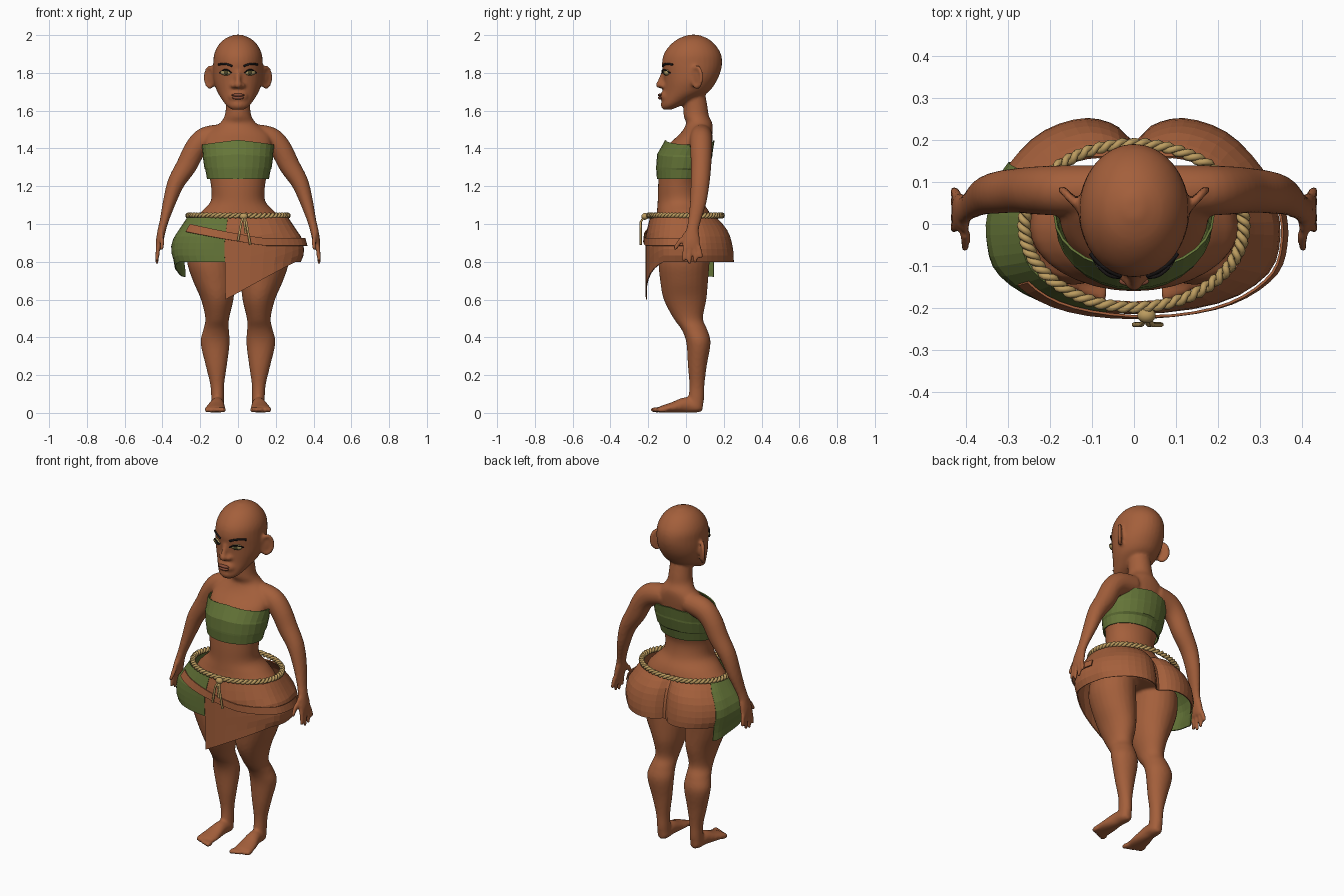
import bpy
import bmesh
from math import sin, cos, pi, sqrt, floor
from mathutils import Vector, Matrix

cube = bpy.data.objects.get("Cube")
if cube:
    bpy.data.objects.remove(cube, do_unlink=True)


def material(name, rgb):
    mat = bpy.data.materials.new(name)
    mat.use_nodes = True
    colour = (*rgb, 1)
    mat.diffuse_color = colour
    mat.node_tree.nodes["Principled BSDF"].inputs["Base Color"].default_value = colour
    return mat


BROWN = material("warm_brown", (.37, .115, .044))
GREEN = material("leaf_green", (.13, .18, .04))
ROPE = material("rope_tan", (.5, .33, .115))
BLACK = material("near_black", (.01, .008, .008))
EYE = material("eye_ochre", (.42, .32, .13))
IRIS = material("iris_olive", (.07, .06, .02))
LIP = material("lip_brown", (.25, .075, .04))


def finish(bm, name, mat, smooth=True, modifiers=()):
    """Turn a bmesh into an object, baking any (type, settings) modifiers."""
    bmesh.ops.recalc_face_normals(bm, faces=bm.faces)
    mesh = bpy.data.meshes.new(name)
    bm.to_mesh(mesh)
    bm.free()
    ob = bpy.data.objects.new(name, mesh)
    bpy.context.collection.objects.link(ob)
    for kind, settings in modifiers:
        mod = ob.modifiers.new(kind.title(), kind)
        for key, value in settings.items():
            setattr(mod, key, value)
    if modifiers:
        graph = bpy.context.evaluated_depsgraph_get()
        baked = bpy.data.meshes.new_from_object(ob.evaluated_get(graph))
        ob.modifiers.clear()
        ob.data = baked
    ob.data.materials.clear()
    ob.data.materials.append(mat)
    for poly in ob.data.polygons:
        poly.use_smooth = smooth
    return ob


def blend(a, b, c, d, t):
    """Catmull-Rom step between rows b and c."""
    return [.5 * (2*q + (r-p)*t + (2*p - 5*q + 4*r - s)*t*t + (3*q - p - 3*r + s)*t**3)
            for p, q, r, s in zip(a, b, c, d)]


def spline(rows, steps):
    last = len(rows) - 1
    out = [blend(rows[max(i-1, 0)], rows[i], rows[i+1], rows[min(i+2, last)], k / steps)
           for i in range(last) for k in range(steps)]
    return out + [rows[last]]


def loft(bm, rows, sides=24, steps=4, level=True, caps=True):
    """Sweep ellipses along rows of x, y, z and two radii."""
    rows = spline(rows, steps)
    rings = []
    for i, (x, y, z, ru, rv) in enumerate(rows):
        u, v = Vector((1, 0, 0)), Vector((0, 1, 0))
        if not level:
            ahead, behind = rows[min(i+1, len(rows)-1)], rows[max(i-1, 0)]
            t = (Vector(ahead[:3]) - Vector(behind[:3])).normalized()
            ref = Vector((0, 0, 1)) if abs(t.y) > .7 else v
            u = ref.cross(t).normalized()
            v = t.cross(u)
        angles = [2 * pi * k / sides for k in range(sides)]
        rings.append([bm.verts.new(Vector((x, y, z)) + u*ru*cos(a) + v*rv*sin(a)) for a in angles])
    for lower, upper in zip(rings, rings[1:]):
        for k in range(sides):
            j = (k + 1) % sides
            bm.faces.new((lower[k], lower[j], upper[j], upper[k]))
    if caps:
        bm.faces.new(rings[0])
        bm.faces.new(rings[-1])


def ball(bm, centre, size, turn=0):
    m = Matrix.Translation(centre) @ Matrix.Rotation(turn, 4, 'Z') @ Matrix.Diagonal((*size, 1))
    bmesh.ops.create_uvsphere(bm, u_segments=20, v_segments=12, radius=1, matrix=m)


def single_ball(name, mat, centre, size, turn=0):
    bm = bmesh.new()
    ball(bm, centre, size, turn)
    finish(bm, name, mat)


def cord(name, mat, points, radius, cyclic=False):
    curve = bpy.data.curves.new(name, 'CURVE')
    curve.dimensions = '3D'
    curve.bevel_depth = radius
    curve.bevel_resolution = 1
    curve.use_fill_caps = True
    line = curve.splines.new('POLY')
    line.points.add(len(points) - 1)
    for p, co in zip(line.points, points):
        p.co = (*co, 1)
    line.use_cyclic_u = cyclic
    curve.materials.append(mat)
    bpy.context.collection.objects.link(bpy.data.objects.new(name, curve))


# Body: overlapping forms fused into one skin
body = bmesh.new()
torso = [(.88, 0, .25, .14), (1, -.01, .245, .15), (1.06, -.015, .2, .14), (1.12, -.03, .145, .12),
         (1.2, -.035, .143, .113), (1.28, -.02, .158, .122), (1.36, 0, .17, .128),
         (1.42, .02, .178, .113), (1.48, .055, .165, .085), (1.53, .07, .1, .07),
         (1.57, .055, .072, .067), (1.62, .05, .064, .064), (1.7, .04, .06, .06)]
head = [(1.605, -.1, .03, .02), (1.625, -.08, .06, .05), (1.66, -.04, .086, .087),
        (1.7, 0, .11, .12), (1.75, .02, .127, .138), (1.8, .03, .132, .151),
        (1.85, .032, .131, .159), (1.9, .034, .126, .151), (1.945, .036, .105, .122),
        (1.98, .038, .07, .08), (2.002, .04, .02, .025)]
for profile in (torso, head):
    loft(body, [(0, y, z, rx, ry) for z, y, rx, ry in profile], 32)

# Face forms
ball(body, (0, -.105, 1.675), (.055, .032, .036))
ball(body, (0, -.11, 1.63), (.035, .025, .022))
ball(body, (0, -.14, 1.737), (.021, .021, .019))
loft(body, [(0, -.115, 1.81, .014, .014), (0, -.128, 1.77, .015, .017), (0, -.138, 1.74, .018, .018)], 12)

leg = [(.145, 0, .9, .12, .13), (.145, -.01, .8, .125, .135), (.127, -.01, .7, .112, .127),
       (.11, -.005, .6, .086, .113), (.11, .012, .5, .063, .078), (.116, .045, .44, .068, .068),
       (.121, .066, .37, .077, .064), (.115, .06, .25, .056, .05), (.11, .058, .15, .037, .04),
       (.108, .055, .08, .034, .041), (.108, .05, .02, .034, .038)]
foot = [(.105, .085, .03, .022, .022), (.107, .055, .032, .035, .031), (.11, 0, .042, .037, .041),
        (.117, -.07, .029, .05, .028), (.123, -.135, .019, .056, .017)]
arm = [(.08, .08, 1.47, .06, .06), (.17, .08, 1.45, .064, .06), (.225, .08, 1.4, .058, .058),
       (.272, .08, 1.31, .055, .054), (.327, .075, 1.22, .046, .05), (.362, .065, 1.12, .035, .044),
       (.39, .045, 1.02, .024, .034), (.403, .035, .97, .022, .034), (.415, .03, .91, .02, .046),
       (.42, .027, .87, .016, .046)]
for side in (-1, 1):
    def mirrored(rows):
        return [(side * r[0], *r[1:]) for r in rows]
    loft(body, mirrored(leg))
    loft(body, mirrored(foot), level=False)
    loft(body, mirrored(arm), level=False)
    for k in range(5):
        ball(body, (side * (.078 + .022*k), -.162 + .009*k, .016), (.014 - .001*k, .028, .015))
    # Fingers and thumb
    for k, tip in enumerate((.805, .787, .793, .82)):
        y = -.006 + .023 * k
        loft(body, mirrored([(.42, y, .89, .013, .013), (.426, y * 1.2, .85, .012, .012),
                             (.43, y * 1.35 - .005, tip, .01, .01)]), 10, level=False)
    loft(body, mirrored([(.408, .01, .95, .015, .018), (.402, -.03, .91, .013, .014),
                         (.403, -.062, .865, .01, .011)]), 10, level=False)
    # Nostril, ear bowl and ear rim
    ball(body, (side * .024, -.122, 1.733), (.016, .018, .014))
    ball(body, (side * .145, .058, 1.775), (.009, .034, .052), -side * .75)
    for k in range(24):
        a = 2 * pi * k / 24
        w = .033 * cos(a)
        ball(body, (side * (.149 + .68*w), .058 + .73*w, 1.777 + .052*sin(a)), (.011, .011, .011))
finish(body, "body", BROWN, True, [
    ('REMESH', {"mode": 'VOXEL', "voxel_size": .0085}),
    ('SMOOTH', {"factor": .5, "iterations": 4})])


# Eyes, brows and lips
def face_y(x, z=0):
    return .031 - .157 * sqrt(1 - (x / .133) ** 2)


for side, label in ((-1, "right"), (1, "left")):
    x = side * .064
    y = face_y(x)
    turn = side * .35
    single_ball(label + "_eye", EYE, (x, y + .003, 1.802), (.03, .014, .016), turn)
    single_ball(label + "_iris", IRIS, (x, y - .008, 1.802), (.013, .006, .013), turn)
    steps = [k / 8 for k in range(9)]
    lid = [(side * (.034 + .062*t), face_y(.034 + .062*t) - .006 - .007*sin(pi*t),
            1.8 + .017 * sin(pi * t)) for t in steps]
    cord(label + "_lash_line", BLACK, lid, .004)
    brow = [(side * (.03 + .073*t), face_y(.03 + .073*t) - .001,
             1.836 + .012 * sin(pi * t * .8)) for t in steps]
    cord(label + "_brow", BLACK, brow, .006)
single_ball("upper_lip", LIP, (0, -.137, 1.683), (.036, .012, .008))
single_ball("lower_lip", LIP, (0, -.135, 1.668), (.031, .013, .009))

# Chest wrap with folded layers
wrap = bmesh.new()
loft(wrap, [(0, -.027, 1.24, .158, .121), (0, -.022, 1.29, .167, .13), (0, -.016, 1.3, .172, .136),
            (0, -.006, 1.36, .18, .141), (0, -.003, 1.37, .179, .138), (0, .02, 1.43, .186, .125)],
     28, 1, caps=False)
for v in wrap.verts:
    v.co.z += .012 * (1 - abs(v.co.x) / .1) * (v.co.z - 1.24) / .19
finish(wrap, "chest_wrap", GREEN, False, [('SOLIDIFY', {"thickness": .006})])

# Hip cloth: one closed outline, scaled by height
half = [(0, -.215), (.2, -.19), (.32, -.12), (.35, -.03), (.337, .06), (.31, .13),
        (.23, .215), (.13, .252), (.05, .238), (0, .2)]
outline = half + [(-x, y) for x, y in half[-2:0:-1]]
hips = [(1.04, .75, .88, .62), (.98, .86, .95, .84), (.93, .96, 1, .93), (.88, 1, 1, .98),
        (.83, .99, 1, 1), (.8, .95, 1, 1), (.5, .9, 1, 1)]


def ring_point(s):
    i = floor(s)
    return blend(*(outline[(i + k) % len(outline)] for k in (-1, 0, 1, 2)), s - i)


def hip_scale(z):
    for upper, lower in zip(hips, hips[1:]):
        if z >= lower[0]:
            t = (upper[0] - z) / (upper[0] - lower[0])
            return [a + (b - a) * t for a, b in zip(upper[1:], lower[1:])]


def panel(name, mat, start, end, top, bottom, grow=1, columns=40, rows=7):
    bm = bmesh.new()
    grid = []
    for c in range(columns + 1):
        s = start + (end - start) * c / columns
        x, y = ring_point(s)
        hi, lo = top(s, x), bottom(s, x)
        column = []
        for r in range(rows + 1):
            z = hi + (lo - hi) * r / rows
            wide, front, back = hip_scale(z)
            column.append(bm.verts.new((x*wide*grow, y*grow*(front if y < 0 else back), z)))
        grid.append(column)
    for a, b in zip(grid, grid[1:]):
        for r in range(rows):
            bm.faces.new((a[r], b[r], b[r+1], a[r+1]))
    finish(bm, name, mat, False, [('SOLIDIFY', {"thickness": .006})])


def waist(s, x):
    return 1.035


def flap_hem(s, x):
    return .6 + .2 * min(1, max(0, (x + .07) / .39)) if s < 3 else .8


def green_hem(s, x):
    return .8 if s > 16 else .72 + .08 * max(0, (s - 13) / 3)


def sash_top(s, x):
    return max(.925, .925 + .075 * (.13 - x) / .42)


panel("hip_cloth", BROWN, -.35, 13.2, waist, flap_hem)
panel("green_side_cloth", GREEN, 12.8, 17.66, waist, green_hem, 1.012, 18)
panel("hip_sash", BROWN, -1.7, 4, sash_top, lambda s, x: sash_top(s, x) - .04, 1.055, 24, 1)

# Twisted rope belt with knot and hanging ends
for strand in range(2):
    coil = []
    for k in range(240):
        a = 2 * pi * k / 240
        twist = 30 * a + pi * strand
        r = 1 + .035 * cos(twist)
        coil.append((.262 * r * cos(a), -.004 + .195 * r * sin(a), 1.045 + .008 * sin(twist)))
    cord("rope_strand", ROPE, coil, .0085, True)
single_ball("rope_knot", ROPE, (.03, -.218, 1.04), (.022, .018, .018))
for tip_x, tip_z in ((0, .91), (.04, .95), (.065, .89)):
    cord("rope_end", ROPE, [(.03, -.22, 1.04), (.03 + (tip_x - .03) * .4, -.24, 1.01),
                            (tip_x, -.24, tip_z)], .006)
